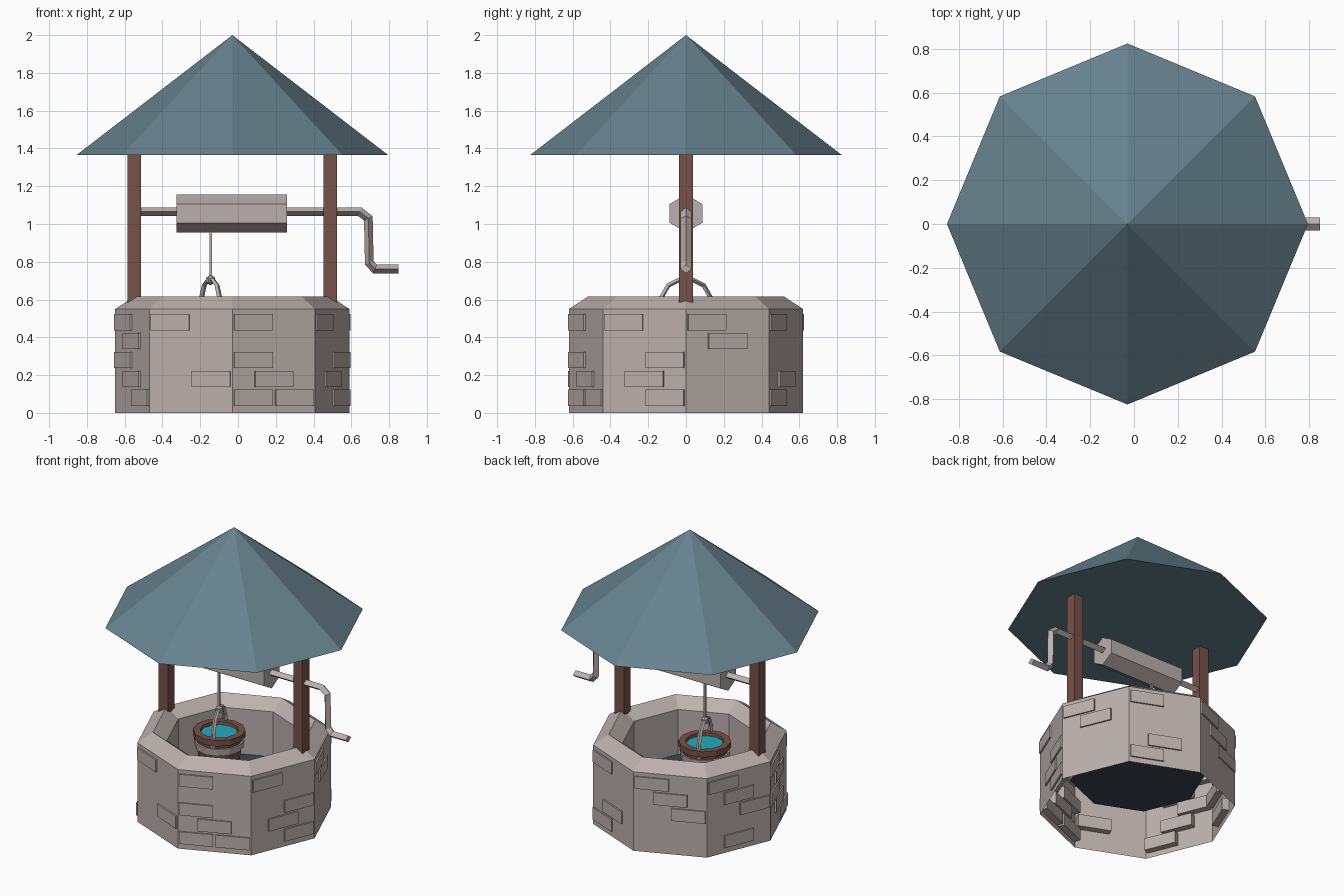
import bpy, bmesh, math
from mathutils import Matrix, Vector

if "Cube" in bpy.data.objects:
    bpy.data.objects.remove(bpy.data.objects["Cube"])

CX = -0.03          # axis of the well


def material(name, rgb):
    m = bpy.data.materials.new(name)
    m.diffuse_color = (*rgb, 1)
    m.use_nodes = True
    m.node_tree.nodes["Principled BSDF"].inputs["Base Color"].default_value = m.diffuse_color
    return m


STONE = material("pale_stone", (0.50, 0.435, 0.415))
ROOF = material("slate_blue", (0.135, 0.225, 0.27))
WOOD = material("brown_wood", (0.18, 0.085, 0.064))
WATER = material("teal_water", (0.02, 0.40, 0.52))
DARK = material("dark_depth", (0.045, 0.062, 0.08))


def finish(name, bm, mat):
    me = bpy.data.meshes.new(name)
    bm.to_mesh(me)
    bm.free()
    me.materials.append(mat)
    ob = bpy.data.objects.new(name, me)
    bpy.context.collection.objects.link(ob)
    return ob


def lathe(name, profile, n, mat, x=CX):
    """Revolve (radius, z) points about a vertical axis; radius 0 makes a tip."""
    bm = bmesh.new()
    rings = []
    for r, z in profile:
        k = n if r > 0 else 1
        rings.append([bm.verts.new((x + r * math.cos(math.tau * i / n),
                                    r * math.sin(math.tau * i / n), z)) for i in range(k)])
    for a, b in zip(rings, rings[1:]):
        for i in range(n):
            j = (i + 1) % n
            if len(a) == 1:
                bm.faces.new((a[0], b[j], b[i]))
            elif len(b) == 1:
                bm.faces.new((a[i], a[j], b[0]))
            else:
                bm.faces.new((a[i], a[j], b[j], b[i]))
    return finish(name, bm, mat)


def disc(name, r, z, n, mat, x=CX):
    bm = bmesh.new()
    bmesh.ops.create_circle(bm, cap_ends=True, segments=n, radius=r,
                            matrix=Matrix.Translation((x, 0, z)))
    for v in bm.verts:      # first corner on +x, like the lathed parts
        i = v.index
    bm.verts.ensure_lookup_table()
    for i, v in enumerate(bm.verts):
        a = math.tau * i / n
        v.co = (x + r * math.cos(a), r * math.sin(a), z)
    bm.normal_update()
    if bm.faces[:][0].normal.z < 0:
        bmesh.ops.reverse_faces(bm, faces=bm.faces[:])
    return finish(name, bm, mat)


def add_box(bm, size, mtx):
    bmesh.ops.create_cube(bm, size=1, matrix=mtx @ Matrix.Diagonal((*size, 1)))


def box(name, size, loc, mat):
    bm = bmesh.new()
    add_box(bm, size, Matrix.Translation(loc))
    return finish(name, bm, mat)


def bar(name, path, half_w, half_t, mat, origin=(0, 0, 0), angle=0):
    """Sweep a diamond section along a mitred (x, z) path, turned about z."""
    bm = bmesh.new()
    pts = [Vector(p) for p in path]
    rings = []
    for i, p in enumerate(pts):
        d0 = (p - pts[i - 1]).normalized() if i else None
        d1 = (pts[i + 1] - p).normalized() if i < len(pts) - 1 else None
        t = ((d0 or d1) + (d1 or d0)).normalized()
        nrm = Vector((-t.y, t.x)) * half_t / t.dot(d0 or d1)
        rings.append([bm.verts.new(c) for c in (
            (p.x + nrm.x, 0, p.y + nrm.y), (p.x, half_w, p.y),
            (p.x - nrm.x, 0, p.y - nrm.y), (p.x, -half_w, p.y))])
    for a, b in zip(rings, rings[1:]):
        for i in range(4):
            j = (i + 1) % 4
            bm.faces.new((a[i], a[j], b[j], b[i]))
    bm.faces.new(rings[0])
    bm.faces.new(rings[-1])
    bmesh.ops.recalc_face_normals(bm, faces=bm.faces[:])
    bm.transform(Matrix.Translation(origin) @ Matrix.Rotation(angle, 4, 'Z'))
    return finish(name, bm, mat)


# Octagonal wall with bevelled rim, open underneath
lathe("well_wall", [(0.62, 0), (0.62, 0.55), (0.52, 0.615), (0.43, 0.55), (0.43, 0.237)], 8, STONE)
disc("well_floor", 0.43, 0.237, 8, DARK)

# Raised bricks: per wall side, (row, slot) with slots left / middle / right
BRICKS = {
    -112.5: [(4, -1), (1, 1)],
    -67.5: [(4, -1), (2, -1), (1, 0), (0, -1), (0, 1)],
    -22.5: [(4, -1), (2, 1), (1, 0), (0, 1)],
    22.5: [(4, -1), (3, 0)],
    67.5: [(4, -1), (1, 0), (0, -1)],
    112.5: [(4, -1), (3, 0), (2, 1)],
    157.5: [(4, -1), (3, 0), (2, 1), (0, 0)],
    -157.5: [(4, -1), (3, 0), (2, -1), (1, 0), (0, 1)],
}
bm = bmesh.new()
apothem = 0.62 * math.cos(math.pi / 8)
for ang, slots in BRICKS.items():
    rot = Matrix.Translation((CX, 0, 0)) @ Matrix.Rotation(math.radians(ang), 4, 'Z')
    for row, slot in slots:
        add_box(bm, (0.055, 0.22, 0.085),
                rot @ Matrix.Translation((apothem - 0.0175, slot * 0.118, 0.08 + 0.1 * row)))
finish("wall_bricks", bm, STONE)

# Posts and roof
for side, x in (("left", -0.55), ("right", 0.488)):
    box(side + "_post", (0.072, 0.072, 0.815), (x, 0, 0.9625), WOOD)
lathe("roof", [(0, 1.365), (0.825, 1.365), (0, 2.0)], 8, ROOF)

# Hexagonal winding drum, axle and crank
bm = bmesh.new()
bmesh.ops.create_cone(bm, cap_ends=True, segments=6, radius1=0.1, radius2=0.1, depth=0.585)
top = max(bm.verts, key=lambda v: v.co.x)
bm.transform(Matrix.Rotation(-math.atan2(top.co.y, top.co.x), 4, 'Z'))
bm.transform(Matrix.Translation((-0.0325, 0, 1.056)) @ Matrix.Rotation(math.pi / 2, 4, 'Y'))
finish("winding_drum", bm, STONE)
bar("axle_and_crank", [(-0.55, 1.065), (0.645, 1.065), (0.69, 1.03), (0.695, 0.795),
                       (0.725, 0.762), (0.85, 0.762)], 0.03, 0.023, STONE)

# Rope, knot and bucket handle
BX = -0.145
box("rope", (0.014, 0.014, 0.29), (BX, 0, 0.845), STONE)
lathe("rope_knot", [(0, 0.675), (0.024, 0.69), (0.024, 0.715), (0, 0.735)], 6, STONE, BX)
half = [(0.155, 0.5), (0.145, 0.60), (0.10, 0.675), (0.04, 0.703)]
bar("bucket_handle", [(-r, z) for r, z in half] + half[::-1], 0.014, 0.012, STONE,
    (BX, 0, 0), math.radians(-70))

# Bucket with lip, metal band and water
lathe("bucket", [(0, 0.30), (0.122, 0.30), (0.152, 0.515), (0.167, 0.52), (0.167, 0.56),
                 (0.122, 0.56), (0.118, 0.53)], 12, WOOD, BX)
lathe("bucket_band", [(0.14, 0.445), (0.154, 0.445), (0.16, 0.495), (0.145, 0.495)], 12, STONE, BX)
disc("bucket_water", 0.119, 0.54, 12, WATER, BX)
